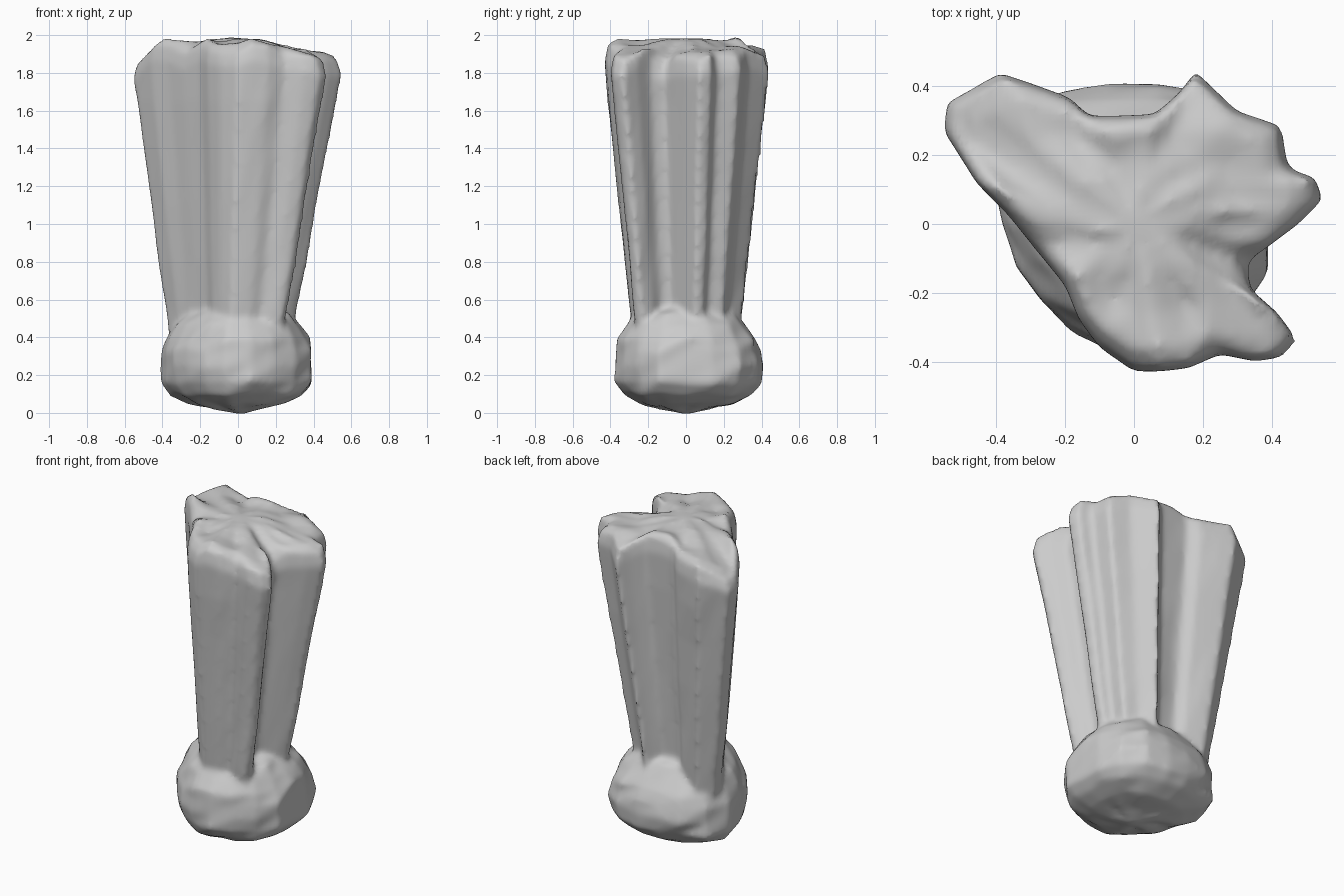
import bpy, bmesh, math, random

random.seed(4)


def skin(bm, rings, bottom, top):
    """Skin a stack of closed rings and fan both ends to a point."""
    rows = [[bm.verts.new(p) for p in r] for r in rings]
    n = len(rows[0])
    for a, b in zip(rows, rows[1:]):
        for i in range(n):
            j = (i + 1) % n
            bm.faces.new((a[i], a[j], b[j], b[i]))
    lo, hi = bm.verts.new(bottom), bm.verts.new(top)
    for i in range(n):
        j = (i + 1) % n
        bm.faces.new((rows[0][j], rows[0][i], lo))
        bm.faces.new((rows[-1][i], rows[-1][j], hi))


def jit(a):
    return random.uniform(-a, a)


bm = bmesh.new()

# Fused stalks: outline of the cut end (x, y, rim height), counter-clockwise
outline = [
    (0.00, -0.43, 1.92), (0.08, -0.43, 1.95), (0.16, -0.42, 1.93), (0.25, -0.38, 1.91),
    (0.35, -0.40, 1.89), (0.43, -0.39, 1.87), (0.475, -0.335, 1.86), (0.42, -0.26, 1.91),
    (0.34, -0.19, 1.86), (0.33, -0.11, 1.84), (0.40, -0.06, 1.87), (0.48, 0.00, 1.87),
    (0.55, 0.07, 1.87), (0.53, 0.135, 1.88), (0.45, 0.16, 1.88), (0.43, 0.285, 1.89),
    (0.30, 0.33, 1.91), (0.18, 0.445, 1.87), (0.13, 0.38, 1.91), (0.06, 0.32, 1.95),
    (-0.06, 0.315, 1.96), (-0.13, 0.315, 1.94), (-0.19, 0.37, 1.91), (-0.30, 0.41, 1.91),
    (-0.39, 0.44, 1.91), (-0.48, 0.39, 1.89), (-0.545, 0.355, 1.86), (-0.555, 0.27, 1.85),
    (-0.46, 0.12, 1.95), (-0.37, 0.03, 1.94), (-0.29, -0.07, 1.90), (-0.20, -0.18, 1.95),
    (-0.16, -0.28, 1.93), (-0.10, -0.36, 1.92)]

rings = []
for z in (0.3, 0.55, 0.8, 1.1, 1.4, 1.65):
    t = (z - 0.5) / 1.3
    w = 0.62 + 0.38 * t
    rings.append([(x * (w + jit(0.01)) - 0.035 * (1 - t),
                   y * (0.68 + 0.32 * t + jit(0.01)), z) for x, y, h in outline])
# rounded rim, then the uneven top surface
rings.append([(x, y, h - 0.08) for x, y, h in outline])
rings.append([(x * 0.96, y * 0.96, h + jit(0.02)) for x, y, h in outline])
rings.append([(x * 0.85, y * 0.85, h + 0.035) for x, y, h in outline])
rings.append([(x * 0.6, y * 0.6, 0.97 + h / 2 + jit(0.015) + 0.02) for x, y, h in outline])
rings.append([(x * 0.3, y * 0.3, 1.975 + jit(0.01)) for x, y, h in outline])
skin(bm, rings, (-0.03, 0, 0.3), (0, 0, 1.985))

# Lumpy root bulb: radius every 20 degrees, shaped by a side profile
radii = [0.40, 0.42, 0.44, 0.43, 0.405, 0.405, 0.43, 0.46, 0.44,
         0.39, 0.36, 0.35, 0.36, 0.38, 0.39, 0.39, 0.41, 0.42]
profile = [(0.30, 0.02), (0.62, 0.05), (0.86, 0.10), (0.97, 0.16), (1.0, 0.25),
           (0.98, 0.33), (0.94, 0.39), (0.82, 0.46), (0.68, 0.52), (0.50, 0.56)]
rings = []
for f, z in profile:
    ring = []
    for i, r in enumerate(radii):
        a = math.radians(20 * i)
        k = f * r * (1 + jit(0.035))
        ring.append((k * math.cos(a), k * math.sin(a), z + jit(0.012)))
    rings.append(ring)
skin(bm, rings, (0.02, 0, -0.01), (-0.03, 0, 0.58))

bmesh.ops.recalc_face_normals(bm, faces=bm.faces)
me = bpy.data.meshes.new("stalk_bunch_with_root_bulb")
bm.to_mesh(me)
bm.free()
ob = bpy.data.objects.new("stalk_bunch_with_root_bulb", me)
bpy.context.collection.objects.link(ob)

# Melt the stalks and bulb into one soft skin
mod = ob.modifiers.new("fuse", "REMESH")
mod.mode = 'VOXEL'
mod.voxel_size = 0.018
mod.use_smooth_shade = True
mod = ob.modifiers.new("soften", "SMOOTH")
mod.factor = 0.5
mod.iterations = 5
